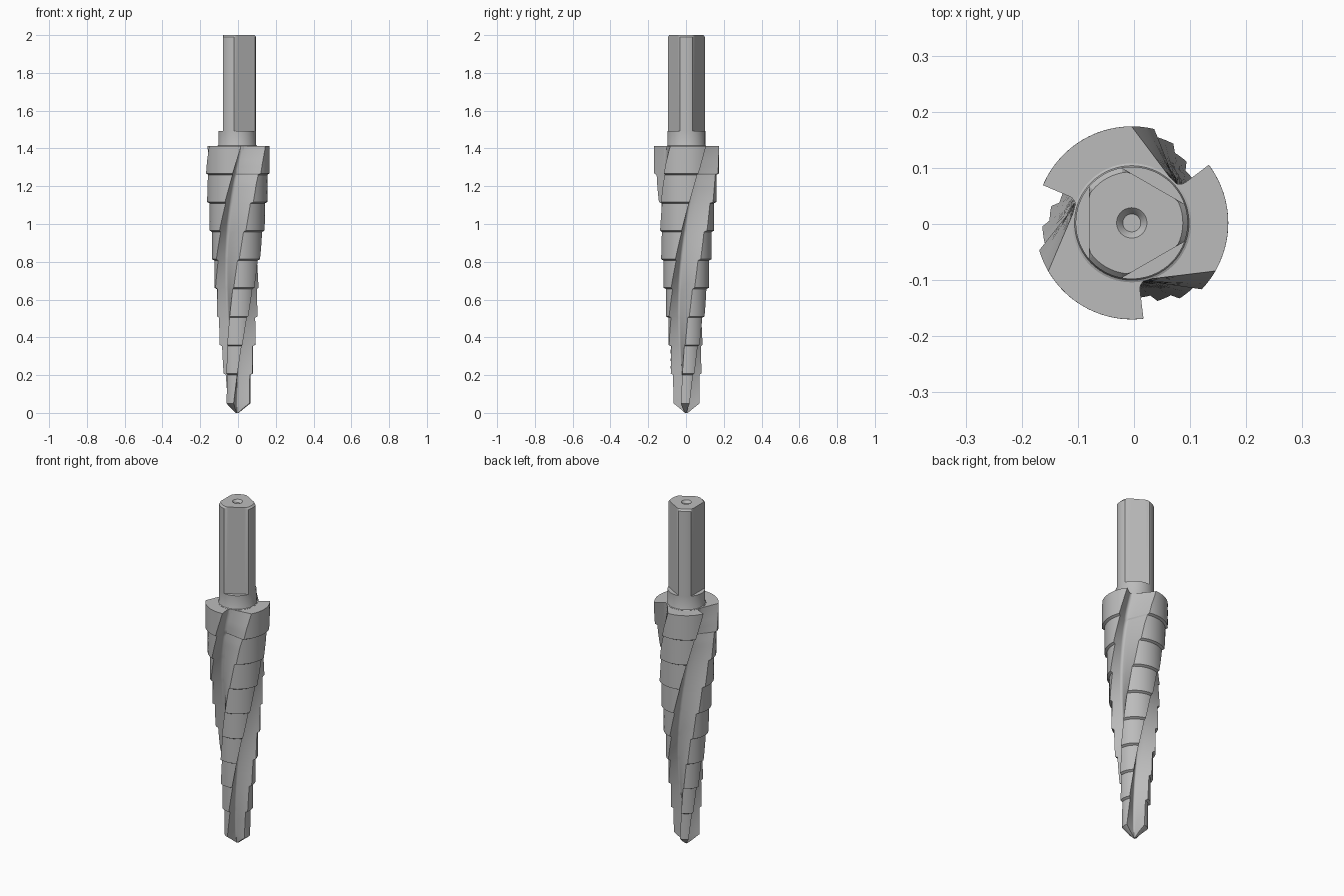
import bpy, bmesh
from math import sin, cos, acos, pi, radians, sqrt

if "Cube" in bpy.data.objects:
    bpy.data.objects.remove(bpy.data.objects["Cube"], do_unlink=True)

CENTRE = (-0.004, 0.002)
THIRD = 2 * pi / 3

steel = bpy.data.materials.new("steel_grey")
steel.use_nodes = True
steel.diffuse_color = (0.5, 0.5, 0.5, 1)
bsdf = steel.node_tree.nodes["Principled BSDF"]
bsdf.inputs["Base Color"].default_value = (0.5, 0.5, 0.5, 1)


def loft(name, rings):
    """Skin a stack of equal-sized rings and cap both ends."""
    bm = bmesh.new()
    loops = [[bm.verts.new(p) for p in ring] for ring in rings]
    n = len(loops[0])
    for low, high in zip(loops, loops[1:]):
        for i in range(n):
            j = (i + 1) % n
            bm.faces.new((low[i], low[j], high[j], high[i]))
    bm.faces.new(loops[0][::-1])
    bm.faces.new(loops[-1])
    bmesh.ops.remove_doubles(bm, verts=bm.verts, dist=1e-5)
    bmesh.ops.recalc_face_normals(bm, faces=bm.faces)
    mesh = bpy.data.meshes.new(name)
    bm.to_mesh(mesh)
    bm.free()
    mesh.materials.append(steel)
    obj = bpy.data.objects.new(name, mesh)
    obj.location = (*CENTRE, 0)
    bpy.context.collection.objects.link(obj)
    bpy.ops.object.select_all(action='DESELECT')
    obj.select_set(True)
    bpy.context.view_layer.objects.active = obj
    bpy.ops.object.shade_smooth_by_angle(angle=radians(25))
    return obj


# Fluted body: three lands, each flute has a radial wall, a fillet and a flat floor
BODY_TOP = 1.412
STEP = 0.1513
FIRST = BODY_TOP - 9 * STEP


def flute_section(z, radius):
    core = min(0.11 - 0.073 * (BODY_TOP - z), 0.6 * radius)
    fillet = 0.1 * radius
    reach = sqrt(radius ** 2 - core ** 2)
    pts = [(radius, 0)]
    for k in range(6):
        a = -pi / 2 - k * pi / 10
        pts.append((core + fillet + fillet * cos(a), fillet + fillet * sin(a)))
    pts += [(core, fillet + (reach - fillet) * k / 4) for k in range(1, 5)]
    start = acos(core / radius)
    for k in range(1, 12):
        a = start + (THIRD - start) * k / 12
        pts.append((radius * cos(a), radius * sin(a)))
    twist = radians(-83 - 105 * (BODY_TOP - z))
    ring = []
    for third in range(3):
        c, s = cos(twist + third * THIRD), sin(twist + third * THIRD)
        ring += [(u * c - v * s, u * s + v * c, z) for u, v in pts]
    return ring


levels = [(0.0, 0.008), (0.025, 0.038)]
for k in range(9):
    radius = 0.07 + 0.01275 * k
    low = FIRST + k * STEP + (0.007 if k else 0)
    high = FIRST + (k + 1) * STEP
    levels += [(low + (high - low) * i / 8, radius) for i in range(9)]
loft("fluted_step_body", [flute_section(z, r) for z, r in levels])

# Shank: round collar, three flats, chamfered end and a centre dimple
FLAT = 0.076
half = acos(FLAT / 0.1)
angles = []
for third in range(3):
    mid = pi + third * THIRD
    angles += [(mid - half + 2 * half * k / 16, mid) for k in range(16)]
    angles += [(mid + half + (THIRD - 2 * half) * k / 8, mid) for k in range(8)]


def shank_section(z, radius, flats):
    ring = []
    for a, mid in angles:
        r = radius
        if flats and abs(a - mid) < half + 1e-6:
            r = min(r, FLAT / cos(a - mid))
        ring.append((r * cos(a), r * sin(a), z))
    return ring


shank_levels = [
    (1.39, 0.106, False), (1.413, 0.106, False), (1.415, 0.102, False),
    (1.42, 0.1, False), (1.492, 0.1, False), (1.492, 0.1, True),
    (1.99, 0.1, True), (2.0, 0.091, True), (2.0, 0.027, False),
    (1.996, 0.023, False), (1.985, 0.016, False),
]
loft("three_flat_shank", [shank_section(*lv) for lv in shank_levels])
